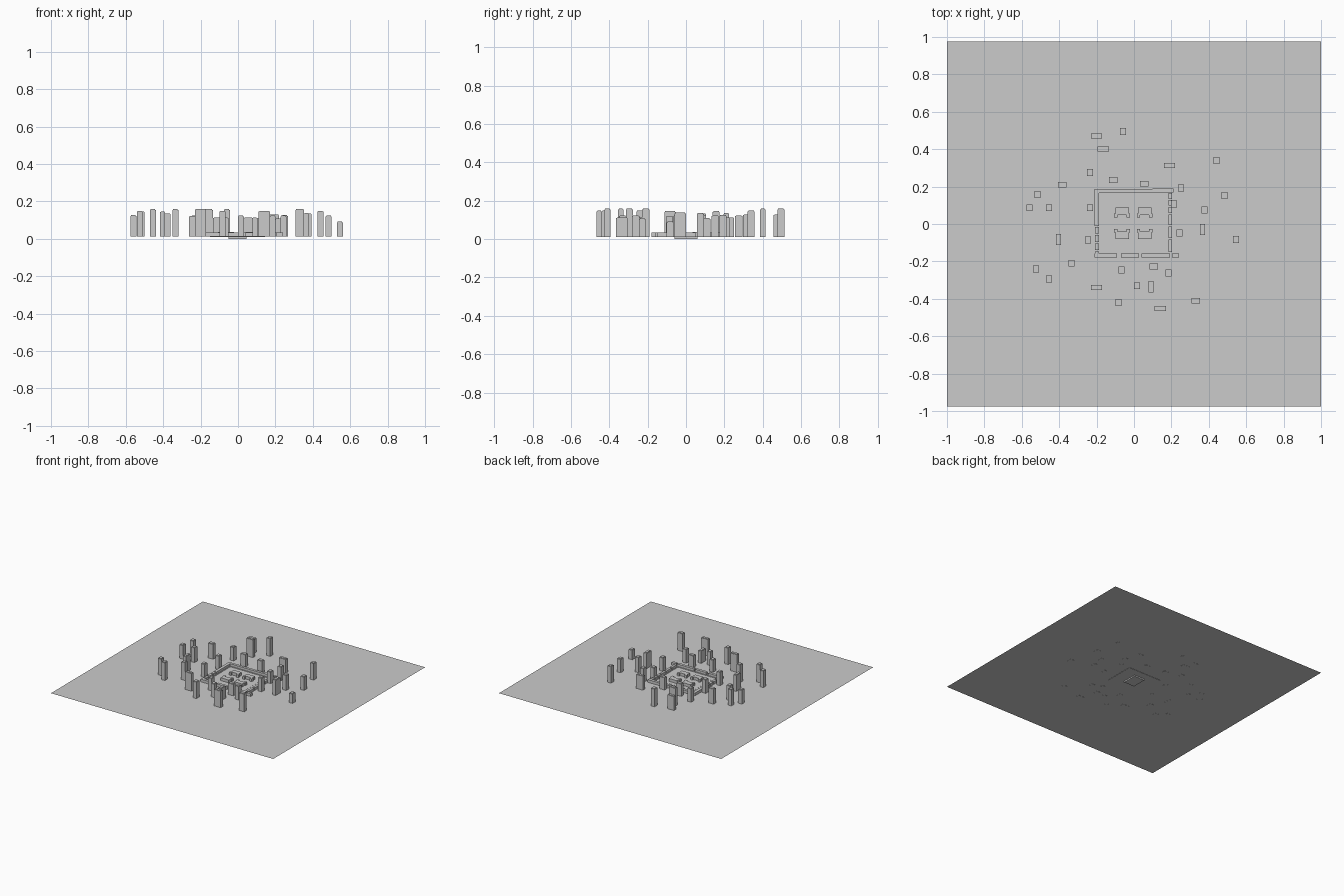
import bpy, bmesh

G = 0.012  # ground level


def prism(name, parts):
    """One object from several extruded outlines: (points, z0, z1)."""
    bm = bmesh.new()
    for pts, z0, z1 in parts:
        f = bm.faces.new([bm.verts.new((x, y, z0)) for x, y in pts])
        r = bmesh.ops.extrude_face_region(bm, geom=[f])
        for v in r["geom"]:
            if isinstance(v, bmesh.types.BMVert):
                v.co.z = z1
    bmesh.ops.recalc_face_normals(bm, faces=bm.faces)
    me = bpy.data.meshes.new(name)
    bm.to_mesh(me)
    bm.free()
    ob = bpy.data.objects.new(name, me)
    bpy.context.collection.objects.link(ob)
    return ob


def rect(x0, x1, y0, y1):
    return [(x0, y0), (x1, y0), (x1, y1), (x0, y1)]


def centred(x, y, w, d):
    return rect(x - w / 2, x + w / 2, y - d / 2, y + d / 2)


# ground sheet
bpy.ops.mesh.primitive_plane_add(size=2, location=(0, 0, G))
ground = bpy.context.object
ground.name = "ground"
ground.scale = (1, 0.976, 1)

# sunken foundation and paved court
prism("foundation", [(rect(-0.05, 0.045, -0.06, 0.06), 0, G)])
prism("court_paving", [(rect(-0.15, 0.145, -0.12, 0.12), G - 0.002, G + 0.0008)])

# tower blocks: x, y, top height, footprint kind
SIZES = {"S": (0.032, 0.037), "H": (0.06, 0.027), "V": (0.027, 0.06), "M": (0.046, 0.031)}
towers = [
    (-0.2, 0.47, 0.125, "H"), (-0.165, 0.40, 0.155, "H"), (-0.06, 0.495, 0.155, "S"),
    (-0.235, 0.275, 0.12, "S"), (-0.11, 0.235, 0.11, "M"), (0.055, 0.215, 0.11, "M"),
    (0.19, 0.312, 0.125, "H"), (0.44, 0.34, 0.145, "S"), (0.485, 0.152, 0.12, "S"),
    (0.25, 0.193, 0.122, "S"), (0.215, 0.108, 0.105, "S"), (0.378, 0.075, 0.132, "S"),
    (0.367, -0.03, 0.135, "V"), (0.545, -0.083, 0.088, "S"), (0.243, -0.047, 0.12, "S"),
    (0.105, -0.228, 0.105, "M"), (0.185, -0.262, 0.12, "S"), (0.015, -0.33, 0.12, "S"),
    (0.09, -0.335, 0.11, "V"), (0.33, -0.41, 0.155, "M"), (0.14, -0.452, 0.145, "H"),
    (-0.083, -0.42, 0.145, "S"), (-0.2, -0.34, 0.155, "H"), (-0.068, -0.245, 0.11, "S"),
    (-0.335, -0.21, 0.155, "S"), (-0.455, -0.295, 0.155, "S"), (-0.525, -0.24, 0.145, "S"),
    (-0.403, -0.083, 0.142, "V"), (-0.245, -0.085, 0.118, "S"), (-0.235, 0.087, 0.12, "S"),
    (-0.455, 0.087, 0.13, "S"), (-0.56, 0.087, 0.122, "S"), (-0.515, 0.157, 0.142, "S"),
    (-0.383, 0.21, 0.132, "M"),
]
for i, (x, y, top, kind) in enumerate(towers):
    w, d = SIZES[kind]
    # shaft with a small inset roof
    prism(f"tower_{i + 1}", [(centred(x, y, w, d), G - 0.001, top),
                             (centred(x, y, w - 0.008, d - 0.008), top, top + 0.004)])

# low perimeter wings around the court
WT = 0.034
prism("corner_wing", [([(-0.21, -0.01), (-0.186, -0.01), (-0.186, 0.165), (0.1, 0.165),
                        (0.1, 0.186), (-0.21, 0.186)], G, WT)])
wings = [rect(0.1, 0.212, 0.168, 0.19)]
wings += [rect(x0, x1, -0.179, -0.157) for x0, x1 in
          ((-0.21, -0.09), (-0.07, 0.027), (0.04, 0.192), (0.202, 0.24))]
wings += [rect(0.184, 0.203, y0, y1) for y0, y1 in
          ((0.135, 0.165), (0.1, 0.128), (0.058, 0.092), (-0.005, 0.05),
           (-0.075, -0.013), (-0.15, -0.083))]
wings += [rect(-0.209, -0.187, y0, y1) for y0, y1 in
          ((-0.05, -0.017), (-0.095, -0.058), (-0.14, -0.103), (-0.157, -0.147))]
for i, r in enumerate(wings):
    prism(f"perimeter_wing_{i + 1}", [(r, G, WT)])

# thin path between the wings and the court
prism("path_rim", [(rect(-0.186, 0.184, 0.16, 0.165), G, G + 0.003),
                   (rect(-0.186, 0.184, -0.157, -0.152), G, G + 0.003),
                   (rect(-0.186, -0.181, -0.152, 0.16), G, G + 0.003),
                   (rect(0.179, 0.184, -0.152, 0.16), G, G + 0.003)])

# four notched halls, mirrored about the court axis
half = [(0.036, 0.053), (0.036, 0.02), (0.042, 0.02), (0.042, 0), (0.024, 0), (0.024, 0.016),
        (0.017, 0.016), (0.017, 0.001)]
half = half[:5] + [(0.024, 0.014), (0.012, 0.014)]
outline = half + [(-x, y) for x, y in reversed(half)]
for cx, cy, s, n in ((-0.064, 0.035, 1, "back_left"), (0.057, 0.035, 1, "back_right"),
                     (-0.064, -0.026, -1, "front_left"), (0.057, -0.026, -1, "front_right")):
    prism("hall_" + n, [([(cx + x, cy + s * y) for x, y in outline], G, 0.036)])
